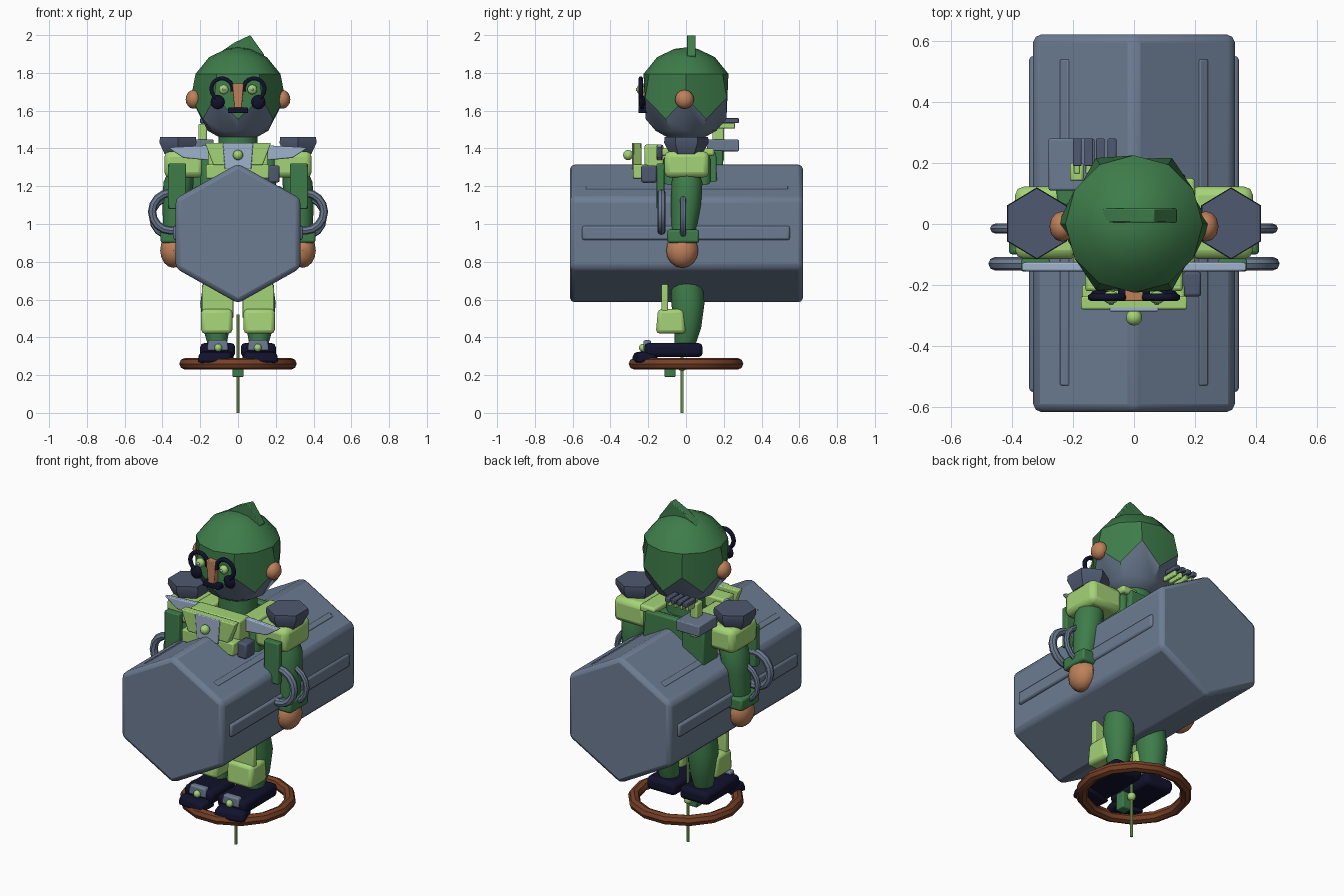
import bpy, bmesh, math
from mathutils import Vector, Matrix

if "Cube" in bpy.data.objects:
    bpy.data.objects.remove(bpy.data.objects["Cube"])

def material(name, r, g, b):
    m = bpy.data.materials.new(name)
    m.diffuse_color = [((c / 255 + 0.055) / 1.055) ** 2.4 for c in (r, g, b)] + [1]
    m.use_nodes = True
    m.node_tree.nodes["Principled BSDF"].inputs["Base Color"].default_value = m.diffuse_color
    return m

GREEN = material("forest green", 62, 124, 74)
LIME = material("light green", 164, 211, 118)
STEEL = material("blue grey", 108, 124, 146)
SLATE = material("slate", 78, 88, 112)
PALE = material("pale blue", 160, 180, 204)
TAN = material("tan", 190, 128, 90)
BROWN = material("brown", 118, 64, 38)
NAVY = material("navy", 17, 18, 44)

def finish(name, bm, mat, bevel=0):
    bmesh.ops.recalc_face_normals(bm, faces=bm.faces)
    me = bpy.data.meshes.new(name)
    bm.to_mesh(me)
    bm.free()
    ob = bpy.data.objects.new(name, me)
    bpy.context.collection.objects.link(ob)
    me.materials.append(mat)
    if bevel:
        mod = ob.modifiers.new("bevel", 'BEVEL')
        mod.width, mod.segments = bevel, 2
    return ob

def box(name, x, y, z, mat, bevel=0.008, top=(1, 1), rot=None):
    """Box from ranges, optionally with a scaled top and a rotation."""
    bm = bmesh.new()
    bmesh.ops.create_cube(bm, size=1)
    for v in bm.verts:
        k = top if v.co.z > 0 else (1, 1)
        v.co = Vector((v.co.x * (x[1] - x[0]) * k[0], v.co.y * (y[1] - y[0]) * k[1],
                       v.co.z * (z[1] - z[0])))
    ob = finish(name, bm, mat, bevel)
    ob.location = (sum(x) / 2, sum(y) / 2, sum(z) / 2)
    if rot:
        ob.rotation_euler = rot
    return ob

def mx(s, a, b):
    return tuple(sorted((s * a, s * b)))

def plate(name, pts, y0, y1, mat, bevel=0.0):
    """Front outline (x, z) extruded from y0 to y1."""
    bm = bmesh.new()
    f = bm.faces.new([bm.verts.new((x, y0, z)) for x, z in pts])
    g = bmesh.ops.extrude_face_region(bm, geom=[f])["geom"]
    bmesh.ops.translate(bm, vec=(0, y1 - y0, 0),
                        verts=[e for e in g if isinstance(e, bmesh.types.BMVert)])
    return finish(name, bm, mat, bevel)

def loft(name, rings, mat, n=12, turn=0):
    """Stack of ellipses (z, cx, cy, rx, ry)."""
    bm = bmesh.new()
    loops = []
    for z, cx, cy, rx, ry in rings:
        loops.append([bm.verts.new((cx + rx * math.cos(turn + math.tau * i / n),
                                    cy + ry * math.sin(turn + math.tau * i / n), z)) for i in range(n)])
    for a, b in zip(loops, loops[1:]):
        for i in range(n):
            bm.faces.new((a[i], a[(i + 1) % n], b[(i + 1) % n], b[i]))
    bm.faces.new(loops[0])
    bm.faces.new(loops[-1])
    return finish(name, bm, mat)

def ball(name, loc, r, mat, n=12):
    bm = bmesh.new()
    bmesh.ops.create_uvsphere(bm, u_segments=n, v_segments=n // 2 + 2, radius=1)
    bmesh.ops.scale(bm, vec=r, verts=bm.verts)
    ob = finish(name, bm, mat)
    ob.location = loc
    return ob

def torus(name, loc, major, minor, mat, n, rot=(0, 0, 0)):
    bpy.ops.mesh.primitive_torus_add(location=loc, rotation=rot, major_radius=major,
                                     minor_radius=minor, major_segments=n, minor_segments=8)
    ob = bpy.context.object
    ob.name = name
    ob.data.materials.append(mat)

# Large hexagonal canister with ribs
hexagon = [(0.381 * math.sin(i * math.pi / 3), 0.95 + 0.37 * math.cos(i * math.pi / 3)) for i in range(6)]
plate("canister", hexagon, -0.615, 0.62, STEEL, 0.025)
for s in (1, -1):
    box("side_rib", mx(s, 0.31, 0.343), (-0.55, 0.55), (0.915, 0.99), STEEL, 0.012)
    box("top_rib", mx(s, 0.205, 0.24), (-0.53, 0.54), (1.17, 1.197), STEEL, 0.006, rot=(0, s * math.pi / 6, 0))

# Head: twelve-sided sphere whose colour border zigzags
bm = bmesh.new()
loops = []
for lat in (75, 52, 26, None, -50, -72):
    ring = []
    for i in range(12):
        la = math.radians(lat if lat is not None else (-4 if i % 2 == 0 else -31))
        a = math.tau * i / 12
        ring.append(bm.verts.new((0.25 * math.cos(la) * math.cos(a), 0.25 * math.cos(la) * math.sin(a),
                                  1.685 + 0.25 * math.sin(la))))
    loops.append(ring)
top, bottom = bm.verts.new((0, 0, 1.935)), bm.verts.new((0, 0, 1.435))
for i in range(12):
    j = (i + 1) % 12
    bm.faces.new((top, loops[0][i], loops[0][j]))
    bm.faces.new((bottom, loops[5][j], loops[5][i])).material_index = 1
    for k in range(5):
        f = bm.faces.new((loops[k][i], loops[k + 1][i], loops[k + 1][j], loops[k][j]))
        f.material_index = int(k >= 3)
head = finish("head", bm, GREEN)
head.data.materials.append(STEEL)
plate("head_fin", [(-0.1, 1.87), (-0.1, 1.905), (-0.02, 1.96), (0.065, 2.0), (0.1, 1.95), (0.14, 1.895), (0.12, 1.85)],
      0.005, 0.05, GREEN, 0.004)

# Face
for s in (1, -1):
    ball("ear", (s * 0.235, -0.008, 1.66), (0.042, 0.05, 0.05), TAN)
    cu = bpy.data.curves.new("spectacle_rim", 'CURVE')
    cu.dimensions, cu.bevel_depth, cu.bevel_resolution = '3D', 0.012, 1
    sp = cu.splines.new('POLY')
    sp.points.add(14)
    for i, p in enumerate(sp.points):
        a = math.radians(195 - i * 18)
        p.co = (s * (0.085 + 0.056 * math.cos(a)), -0.24, 1.715 + 0.056 * math.sin(a), 1)
    ob = bpy.data.objects.new("spectacle_rim", cu)
    bpy.context.collection.objects.link(ob)
    cu.materials.append(NAVY)
    ball("cheek_patch", (s * 0.108, -0.232, 1.645), (0.038, 0.018, 0.038), NAVY, 8)
    ball("eye", (s * 0.076, -0.24, 1.712), (0.026, 0.022, 0.026), LIME)
    ball("pupil", (s * 0.074, -0.26, 1.712), (0.009, 0.006, 0.009), PALE, 8)
plate("nose", [(-0.02, 1.615), (0.02, 1.615), (0.03, 1.745), (-0.03, 1.745)], -0.252, -0.2, TAN, 0.004)
box("moustache", (-0.053, 0.053), (-0.252, -0.2), (1.587, 1.617), NAVY, 0.005)

# Torso and neck
box("torso", (-0.2, 0.2), (-0.12, 0.13), (1.0, 1.37), GREEN, 0.03)
loft("neck", [(1.34, 0, 0, 0.11, 0.1), (1.5, 0, 0, 0.1, 0.1)], GREEN)
box("back_panel", (-0.17, 0.17), (0.11, 0.165), (1.2, 1.38), GREEN, 0.01, (0.9, 0.8))

# Chest gear
plate("collar_front", [(-0.13, 1.31), (0.13, 1.31), (0.175, 1.43), (-0.175, 1.43)], -0.28, -0.236, LIME, 0.006)
plate("chest_plate", [(-0.07, 1.29), (0.07, 1.29), (0.08, 1.43), (-0.08, 1.43)], -0.286, -0.24, PALE, 0.004)
ball("chest_knob", (0, -0.306, 1.365), (0.027,) * 3, LIME)
box("vest", (-0.16, 0.16), (-0.22, -0.12), (1.28, 1.42), LIME, 0.01)
box("belt_block", (-0.17, 0.165), (-0.28, -0.2), (1.24, 1.315), LIME, 0.008)
box("pouch", (0.16, 0.22), (-0.238, -0.155), (1.22, 1.31), SLATE, 0.01)

for s in (1, -1):
    # Shoulders
    plate("chest_blade", [(s * x, z) for x, z in ((0.08, 1.42), (0.37, 1.405), (0.29, 1.35), (0.08, 1.33))],
          -0.155, -0.125, PALE, 0.006)
    loft("shoulder_pad", [(1.37, s * 0.315, 0, 0.085, 0.085), (1.43, s * 0.318, 0.002, 0.113, 0.118),
                          (1.46, s * 0.318, 0.002, 0.11, 0.115)], SLATE, 6, math.pi / 6)
    box("shoulder_block", mx(s, 0.18, 0.39), (-0.115, 0.123), (1.245, 1.385), LIME, 0.03)
    box("shoulder_strap", mx(s, 0.1, 0.2), (-0.14, 0.15), (1.36, 1.4), LIME, 0.012)
    # Arms
    loft("arm", [(1.3, s * 0.3, 0, 0.06, 0.06), (1.22, s * 0.315, 0.005, 0.08, 0.082),
                 (1.1, s * 0.325, 0, 0.075, 0.08), (0.93, s * 0.34, -0.015, 0.055, 0.06)], GREEN)
    box("cuff", mx(s, 0.275, 0.41), (-0.1, 0.07), (0.9, 0.97), GREEN, 0.012)
    box("arm_panel", mx(s, 0.275, 0.37), (-0.155, -0.115), (1.08, 1.32), GREEN, 0.006)
    ball("hand", (s * 0.342, -0.02, 0.86), (0.07, 0.085, 0.092), TAN)
    # Grip rings
    torus("front_handle", (s * 0.355, -0.13, 1.065), 0.1, 0.022, STEEL, 16, (math.pi / 2, 0, 0))
    torus("rear_handle", (s * 0.35, -0.015, 1.035), 0.105, 0.016, STEEL, 16, (math.pi / 2, 0, 0))
    # Legs
    loft("leg", [(0.36, s * 0.11, -0.005, 0.05, 0.055), (0.45, s * 0.115, 0.01, 0.07, 0.07),
                 (0.58, s * 0.115, 0.01, 0.085, 0.088), (0.68, s * 0.11, 0.005, 0.075, 0.085),
                 (0.85, s * 0.1, 0, 0.07, 0.08)], GREEN)
    box("shin_plate", mx(s, 0.025, 0.19), (-0.13, -0.095), (0.5, 0.68), LIME, 0.006)
    box("shin_guard", mx(s, 0.03, 0.195), (-0.16, 0), (0.42, 0.55), LIME, 0.02, (1, 0.85))
    # Shoes
    box("shoe", mx(s, 0.015, 0.2), (-0.22, 0.088), (0.295, 0.37), NAVY, 0.022)
    box("shoe_toe", mx(s, 0.025, 0.21), (-0.28, -0.16), (0.27, 0.325), NAVY, 0.018, (0.9, 0.7), (0.12, 0, s * 0.2))
    box("shoe_buckle", mx(s, 0.05, 0.165), (-0.225, -0.185), (0.33, 0.385), STEEL, 0.008, (0.85, 1))
    ball("buckle_knob", (s * 0.105, -0.228, 0.345), (0.021,) * 3, LIME, 10)

# Back device: holder, bracket, stalk and prongs
box("back_holder", (-0.25, -0.11), (0.06, 0.195), (1.17, 1.39), GREEN, 0.008, (1.05, 1))
box("back_bracket", (-0.28, -0.13), (0.11, 0.28), (1.385, 1.447), STEEL, 0.006)
box("back_stalk", (-0.21, -0.165), (0.14, 0.2), (1.33, 1.53), LIME, 0.008)
for i in range(4):
    x = -0.2 + i * 0.038
    box("back_prong", (x, x + 0.028), (0.19, 0.28), (1.535, 1.56), SLATE, 0.004)
    box("prong_tip", (x + 0.004, x + 0.022), (0.165, 0.26), (1.505, 1.535), LIME, 0.004)

# Ground hoop and spindle
torus("hoop", (0, 0, 0.26), 0.28, 0.031, BROWN, 14)
loft("spindle", [(0, 0, -0.02, 0.008, 0.008), (0.52, 0, -0.02, 0.008, 0.008)], LIME, 8)
ball("spindle_knob", (0, -0.02, 0.245), (0.024,) * 3, LIME, 10)
box("spindle_block", (-0.03, 0.03), (-0.115, -0.055), (0.19, 0.29), GREEN, 0.006)

# Smooth shading with sharp edges kept
bpy.ops.object.select_all(action='DESELECT')
for ob in bpy.data.objects:
    if ob.type == 'MESH':
        ob.select_set(True)
        bpy.context.view_layer.objects.active = ob
bpy.ops.object.shade_smooth_by_angle(angle=math.radians(35))
